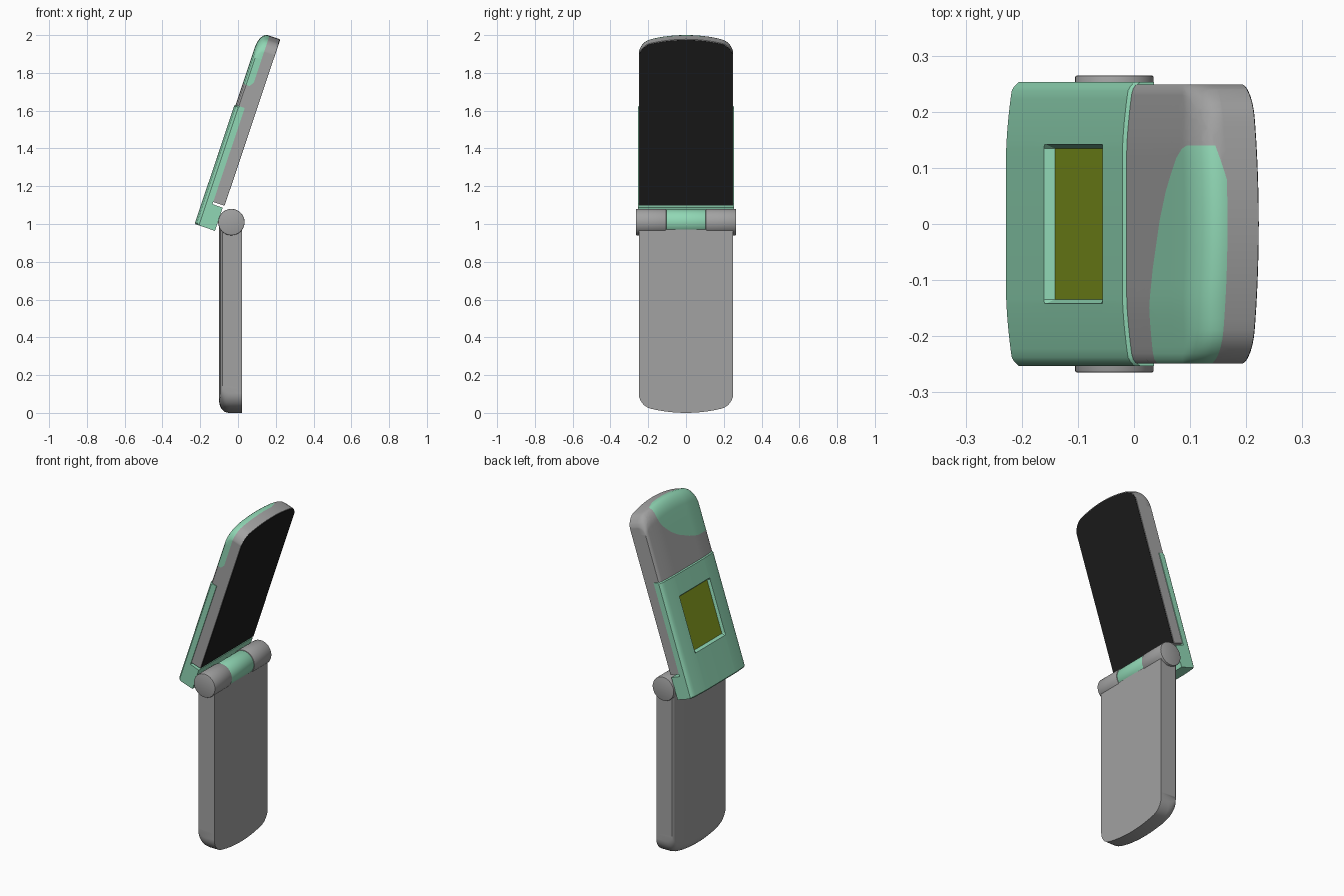
import bpy, bmesh, math
from mathutils import Matrix, Vector

if "Cube" in bpy.data.objects:
    bpy.data.objects.remove(bpy.data.objects["Cube"])


def mat(name, rgb):
    m = bpy.data.materials.new(name)
    m.diffuse_color = (*rgb, 1)
    m.use_nodes = True
    m.node_tree.nodes["Principled BSDF"].inputs["Base Color"].default_value = m.diffuse_color
    return m


GREY = mat("grey", (0.36, 0.36, 0.36))
GREEN = mat("mint green", (0.28, 0.68, 0.46))
OLIVE = mat("olive", (0.21, 0.30, 0.012))
BLACK = mat("black", (0.012, 0.012, 0.012))


def finish(bm, name, mats, matrix, angle=30):
    bm.transform(matrix)
    bmesh.ops.recalc_face_normals(bm, faces=bm.faces)
    me = bpy.data.meshes.new(name)
    bm.to_mesh(me)
    bm.free()
    ob = bpy.data.objects.new(name, me)
    bpy.context.collection.objects.link(ob)
    for m in mats:
        me.materials.append(m)
    bpy.ops.object.select_all(action='DESELECT')
    ob.select_set(True)
    bpy.context.view_layer.objects.active = ob
    bpy.ops.object.shade_smooth_by_angle(angle=math.radians(angle))
    return ob


# Slabs live in local axes: x = depth from outer face, y = across, z = length
def slab(ys, us, n_out, n_in, drop=lambda y: 0):
    bm = bmesh.new()
    end = us[-1]

    def pos(n, y, u):
        k = max(0, (u - end + 0.3) / 0.3)
        return bm.verts.new((n, y, u - drop(y) * k))
    out = [[pos(n_out(y, u), y, u) for y in ys] for u in us]
    inn = [[pos(n_in(y, u), y, u) for y in ys] for u in us]
    nu, ny = len(us), len(ys)
    for i in range(nu - 1):
        for j in range(ny - 1):
            for g in (out, inn):
                bm.faces.new((g[i][j], g[i][j + 1], g[i + 1][j + 1], g[i + 1][j]))
        for j in (0, ny - 1):
            bm.faces.new((out[i][j], out[i + 1][j], inn[i + 1][j], inn[i][j]))
    for j in range(ny - 1):
        for i in (0, nu - 1):
            bm.faces.new((out[i][j], out[i][j + 1], inn[i][j + 1], inn[i][j]))
    return bm


def mirrored(half, s=1.0):
    return [-y * s for y in reversed(half)] + [y * s for y in half if y > 0]


def end_drop(y):            # arched end with rounded corners
    y = min(abs(y), 0.25)
    c = max(0, y - 0.19)
    return 0.04 * (y / 0.25) ** 2 + 0.06 - math.sqrt(max(0, 0.0036 - c * c))


def dome(y):                # slightly crowned outer face
    y = abs(y)
    d = 0.012 * max(0, (y - 0.13) / 0.12) ** 1.5
    return d + 0.008 * max(0, (y - 0.235) / 0.015) ** 2


def end_round(s, length, depth):
    k = max(0, 1 - s / length)
    return depth * (1 - math.sqrt(max(0, 1 - k * k)))


Y_FINE = [0, 0.04, 0.08, 0.11, 0.13, 0.15, 0.17, 0.19, 0.205, 0.22, 0.232, 0.242, 0.248, 0.25]
END_S = [0.08, 0.07, 0.058, 0.045, 0.032, 0.02, 0.01, 0.004, 0]

# Lower body
B_END = 1.0
body = slab(mirrored(Y_FINE), [0, 0.3, 0.7, 0.8] + [B_END - s for s in END_S],
            lambda y, u: dome(y) * 0.85 + end_round(B_END - u, 0.065, 0.05),
            lambda y, u: 0.12, end_drop)
finish(body, "lower_body", [GREY],
       Matrix.Translation((-0.1, 0, 1.0)) @ Matrix.Scale(-1, 4, Vector((0, 0, 1))))

# Tilted lid
LID = Matrix.Translation((-0.23, 0, 1.0)) @ Matrix.Rotation(math.radians(18.5), 4, 'Y')
L_END, THICK = 1.071, 0.118
lid_us = [0.142, 0.4, 0.63, 0.64, 0.72, L_END - 0.3, 0.85, 0.92] + [L_END - s for s in END_S]
lid = slab(mirrored(Y_FINE, 0.996), lid_us,
           lambda y, u: 0.045 if u < 0.635 else
           max(0.006, 0) + dome(y) + end_round(L_END - u, 0.08, 0.045),
           lambda y, u: THICK, end_drop)

# Green patch on the lid tip: cut along a curved border and colour the inside
border = [(0.785, -0.25), (0.79, -0.15), (0.812, -0.08), (0.85, 0.005), (0.885, 0.058),
          (0.915, 0.09), (0.945, 0.118), (0.975, 0.134), (1.0, 0.14), (1.2, 0.141)]
planes = [(Vector((0, y0, u0)), Vector((0, u1 - u0, y0 - y1)))
          for (u0, y0), (u1, y1) in zip(border, border[1:])]
planes += [(Vector((0.06, 0, 0)), Vector((1, 0, 0))),
           (Vector((0.045, 0, 0.785)), Vector((0.025, 0, -0.015))),
           (Vector((0.06, 0.08, 0)), Vector((0.05, 0.015, 0)))]
for co, no in planes:
    bmesh.ops.bisect_plane(lid, geom=lid.verts[:] + lid.edges[:] + lid.faces[:],
                           plane_co=co, plane_no=no.normalized(), dist=1e-5)
for f in lid.faces:
    c = f.calc_center_median()
    if all((c - co).dot(no) < 0 for co, no in planes):
        f.material_index = 1
finish(lid, "lid", [GREY, GREEN], LID)

# Main screen plate
screen = slab(mirrored(Y_FINE, 0.98), [0.145, 0.5, L_END - 0.304, L_END - 0.1, L_END - 0.004],
              lambda y, u: THICK - 0.002, lambda y, u: THICK + 0.002, end_drop)
finish(screen, "main_screen", [BLACK], LID)

# Green outer cover with a thick foot and a sunken window
Y_COVER = [0, 0.133, 0.14, 0.16, 0.18, 0.2, 0.22, 0.235, 0.242, 0.248, 0.25]


def cover_out(y, u):
    window = abs(y) < 0.137 and 0.23 < u < 0.545
    edge = 0.007 if u < 0.001 or u > 0.666 else 0
    return dome(y) + edge + (0.016 if window else 0)


cover = slab(mirrored(Y_COVER, 1.012),
             [0, 0.007, 0.129, 0.13, 0.22, 0.232, 0.54, 0.548, 0.66, 0.667],
             cover_out, lambda y, u: 0.114 if u < 0.1295 else 0.057)
for f in cover.faces:
    c = f.calc_center_median()
    if abs(c.y) < 0.133 and 0.24 < c.z < 0.53 and c.x < 0.04:
        f.material_index = 1
finish(cover, "outer_cover", [GREEN, OLIVE], LID)


# Hinge barrels
def barrel(name, y, length, r, m):
    bm = bmesh.new()
    bmesh.ops.create_cone(bm, cap_ends=True, segments=48, radius1=r, radius2=r, depth=length)
    rims = [e for e in bm.edges if any(len(f.verts) > 4 for f in e.link_faces)]
    bmesh.ops.bevel(bm, geom=rims, offset=0.004, segments=2, affect='EDGES', profile=0.5)
    finish(bm, name, [m], Matrix.Translation((-0.035, y, 1.01)) @ Matrix.Rotation(math.pi / 2, 4, 'X'))


for side, s in (("front", -1), ("back", 1)):
    barrel("hinge_" + side, s * 0.1845, 0.161, 0.07, GREY)
barrel("hinge_middle", 0, 0.212, 0.067, GREEN)
